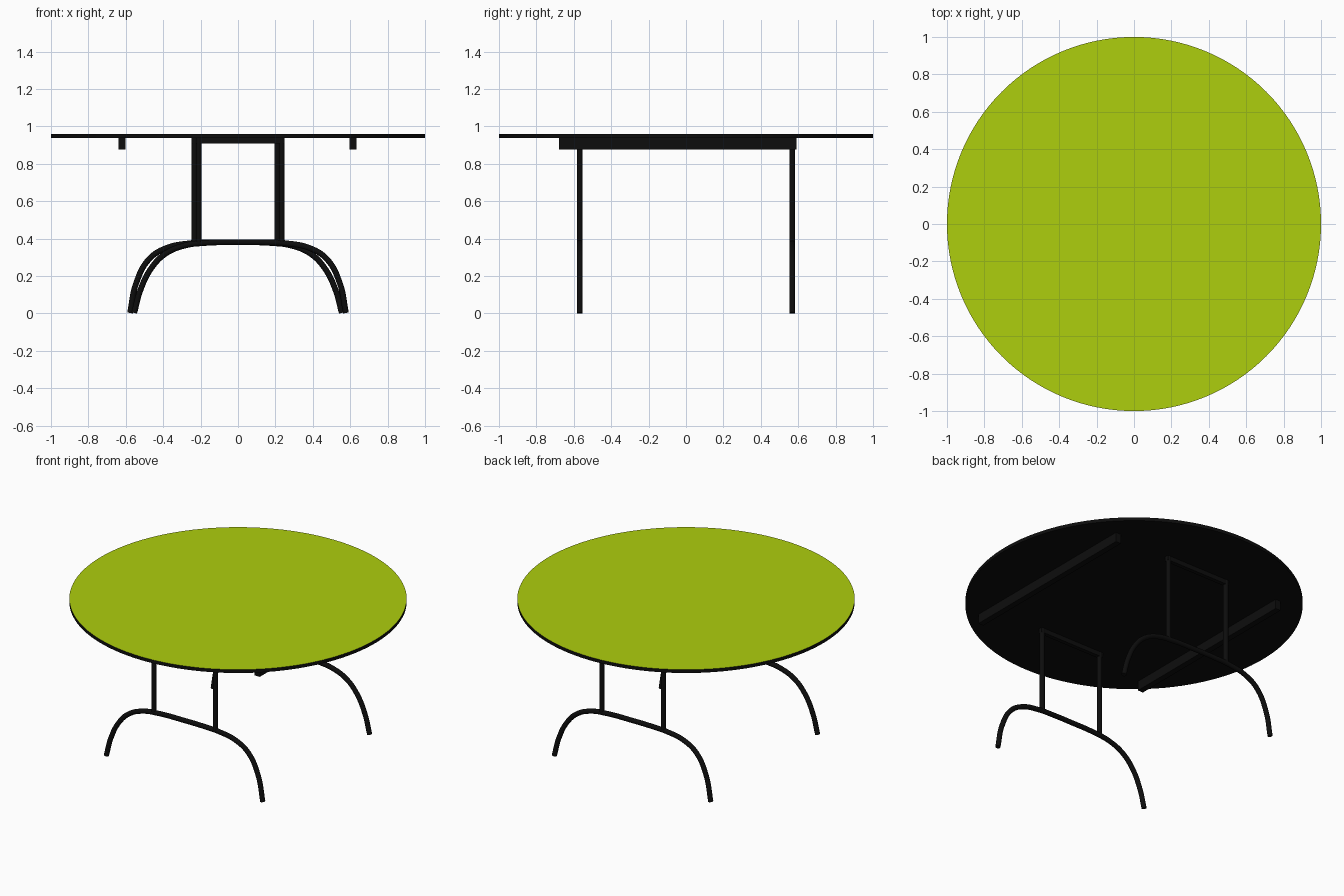
import bpy, bmesh, math

if "Cube" in bpy.data.objects:
    bpy.data.objects.remove(bpy.data.objects["Cube"])

def material(name, color):
    m = bpy.data.materials.new(name)
    m.diffuse_color = color
    m.use_nodes = True
    m.node_tree.nodes["Principled BSDF"].inputs["Base Color"].default_value = m.diffuse_color
    return m

BLACK = material("black", (0.004, 0.004, 0.004, 1))
GREEN = material("green", (0.42, 0.62, 0.004, 1))
TOP, UNDER = 0.96, 0.938
LEG_Y, R = 0.568, 0.0155

def add_mesh(name, bm, mats):
    me = bpy.data.meshes.new(name)
    bm.to_mesh(me)
    bm.free()
    for m in mats:
        me.materials.append(m)
    ob = bpy.data.objects.new(name, me)
    bpy.context.collection.objects.link(ob)
    return ob

def smooth(ob):
    bpy.ops.object.select_all(action='DESELECT')
    ob.select_set(True)
    bpy.context.view_layer.objects.active = ob
    bpy.ops.object.shade_smooth_by_angle(angle=math.radians(35))

def box(name, lo, hi):
    bm = bmesh.new()
    bmesh.ops.create_cube(bm, size=1)
    for v in bm.verts:
        v.co = [(a + b) / 2 + c * (b - a) for a, b, c in zip(lo, hi, v.co)]
    return add_mesh(name, bm, [BLACK])

def tube(name, pts):
    cu = bpy.data.curves.new(name, 'CURVE')
    cu.dimensions = '3D'
    cu.bevel_depth, cu.bevel_resolution = R, 4
    cu.use_fill_caps = True
    cu.resolution_u = 8
    sp = cu.splines.new('BEZIER')
    sp.bezier_points.add(len(pts) - 1)
    for bp, p in zip(sp.bezier_points, pts):
        bp.co = p
        bp.handle_left_type = bp.handle_right_type = 'AUTO'
    cu.materials.append(BLACK)
    ob = bpy.data.objects.new(name, cu)
    bpy.context.collection.objects.link(ob)
    bpy.ops.object.select_all(action='DESELECT')
    ob.select_set(True)
    bpy.context.view_layer.objects.active = ob
    bpy.ops.object.convert(target='MESH')
    smooth(bpy.context.object)

# Round top: green upper face, black edge and underside
bm = bmesh.new()
bmesh.ops.create_cone(bm, cap_ends=True, segments=128, radius1=1, radius2=1, depth=TOP - UNDER)
bmesh.ops.translate(bm, verts=bm.verts, vec=(0, 0, (TOP + UNDER) / 2))
for f in bm.faces:
    f.material_index = 1 if f.normal.z > 0.5 else 0
smooth(add_mesh("table_top", bm, [BLACK, GREEN]))

# Two rails under the top
for side, x in (("left", -0.62), ("right", 0.615)):
    box(side + "_rail", (x - 0.019, -0.68, 0.876), (x + 0.019, 0.59, UNDER))

# Leg frames: the back one is the front one turned by half a turn
TIGHT = [(0.555, 0.003), (0.52, 0.13), (0.463, 0.243), (0.39, 0.318), (0.29, 0.362), (0.18, 0.377)]
FULL = [(0.577, 0.003), (0.545, 0.16), (0.476, 0.29), (0.388, 0.348), (0.26, 0.375), (0.16, 0.38)]
arch = [(-x, z) for x, z in TIGHT] + [(0, 0.381)] + FULL[::-1]
for side, s in (("front", 1), ("back", -1)):
    y = -s * LEG_Y
    tube(side + "_arched_leg", [(s * x, y, z) for x, z in arch])
    for i, x in enumerate((-0.21, 0.234)):
        tube(f"{side}_upright_{i + 1}", [(s * x, y, 0.378), (s * x, y, UNDER)])
    xs = sorted((s * -0.225, s * 0.249))
    box(side + "_top_bar", (xs[0], y - 0.013, 0.908), (xs[1], y + 0.013, UNDER))
